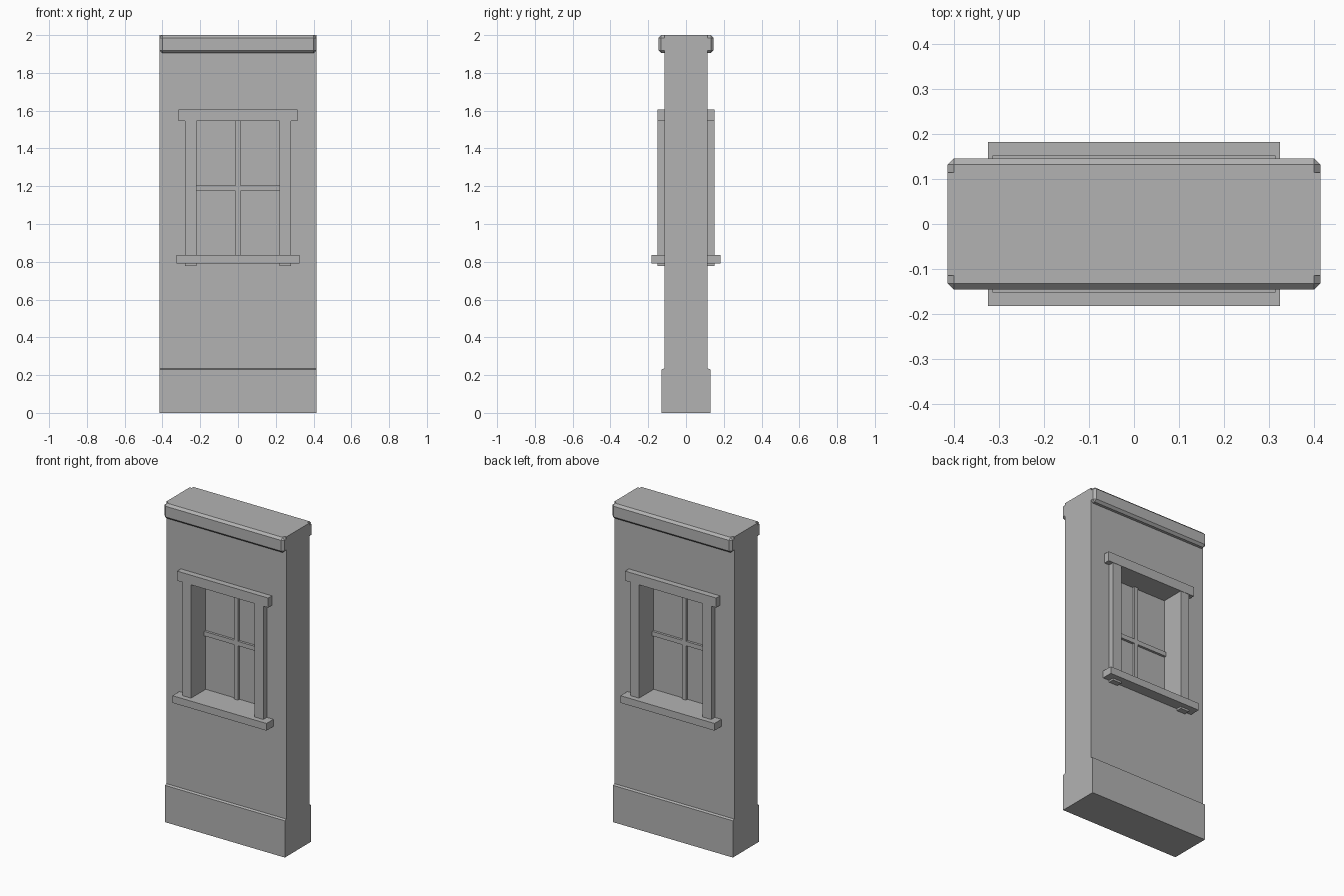
import bpy
import bmesh
from mathutils import Matrix, Vector

cube = bpy.data.objects.get("Cube")
if cube:
    bpy.data.objects.remove(cube, do_unlink=True)

grey = bpy.data.materials.new("plain_grey")
grey.use_nodes = True
colour = (0.45, 0.45, 0.45, 1)
grey.diffuse_color = colour
grey.node_tree.nodes["Principled BSDF"].inputs["Base Color"].default_value = colour


def finish(name, bm):
    bmesh.ops.recalc_face_normals(bm, faces=bm.faces[:])
    mesh = bpy.data.meshes.new(name)
    bm.to_mesh(mesh)
    bm.free()
    mesh.materials.append(grey)
    obj = bpy.data.objects.new(name, mesh)
    bpy.context.collection.objects.link(obj)
    return obj


def box(name, x, y, z, bevel=0):
    """Box from (min, max) pairs, with optional chamfered edges."""
    bm = bmesh.new()
    lo, hi = Vector((x[0], y[0], z[0])), Vector((x[1], y[1], z[1]))
    matrix = Matrix.Translation((lo + hi) / 2) @ Matrix.Diagonal((*(hi - lo), 1))
    bmesh.ops.create_cube(bm, size=1, matrix=matrix)
    if bevel:
        bmesh.ops.bevel(bm, geom=bm.edges[:], offset=bevel, segments=1, affect='EDGES')
    return finish(name, bm)


HALF = 0.415
OPEN_X = 0.22
SILL_TOP, HEAD = 0.835, 1.545

# Wall with a thicker plinth, extruded from its side profile
side = [(0.13, 0), (0.13, 0.23), (0.115, 0.235), (0.115, 2)]
profile = side + [(-y, z) for y, z in reversed(side)]
bm = bmesh.new()
end = bm.faces.new([bm.verts.new((-HALF, y, z)) for y, z in profile])
moved = bmesh.ops.extrude_face_region(bm, geom=[end])["geom"]
bmesh.ops.translate(bm, vec=(2 * HALF, 0, 0),
                    verts=[v for v in moved if isinstance(v, bmesh.types.BMVert)])
wall = finish("wall", bm)

# Window opening cut through the wall
cutter = box("opening_cutter", (-OPEN_X, OPEN_X), (-0.3, 0.3), (SILL_TOP, HEAD))
cutter.hide_render = True
cut = wall.modifiers.new("opening", 'BOOLEAN')
cut.operation = 'DIFFERENCE'
cut.solver = 'EXACT'
cut.object = cutter
bpy.context.view_layer.objects.active = wall
bpy.ops.object.modifier_apply(modifier=cut.name)
bpy.data.objects.remove(cutter, do_unlink=True)

# Pane and glazing bars, shared by both faces
box("window_pane", (-OPEN_X, OPEN_X), (-0.005, 0.005), (SILL_TOP, HEAD))
box("vertical_glazing_bar", (-0.013, 0.013), (-0.02, 0.02), (SILL_TOP, HEAD))
box("horizontal_glazing_bar", (-OPEN_X, OPEN_X), (-0.02, 0.02), (1.175, 1.203))

# Trim repeated on the front and back
for face, s in (("front", -1), ("back", 1)):
    def depth(inner, outer):
        return tuple(sorted((s * inner, s * outer)))

    box(face + "_cornice", (-HALF, HALF), depth(0.1, 0.146), (1.905, 2), 0.014)
    box(face + "_lintel", (-0.315, 0.315), depth(0.11, 0.152), (HEAD, 1.605))
    box(face + "_sill", (-0.325, 0.325), depth(0.11, 0.183), (0.79, SILL_TOP))
    for hand, m in (("left", 1), ("right", -1)):
        xs = tuple(sorted((m * OPEN_X, m * 0.28)))
        box(f"{face}_{hand}_jamb", xs, depth(0.11, 0.15), (SILL_TOP, HEAD))
        box(f"{face}_{hand}_sill_block", xs, depth(0.11, 0.15), (0.778, 0.79))
